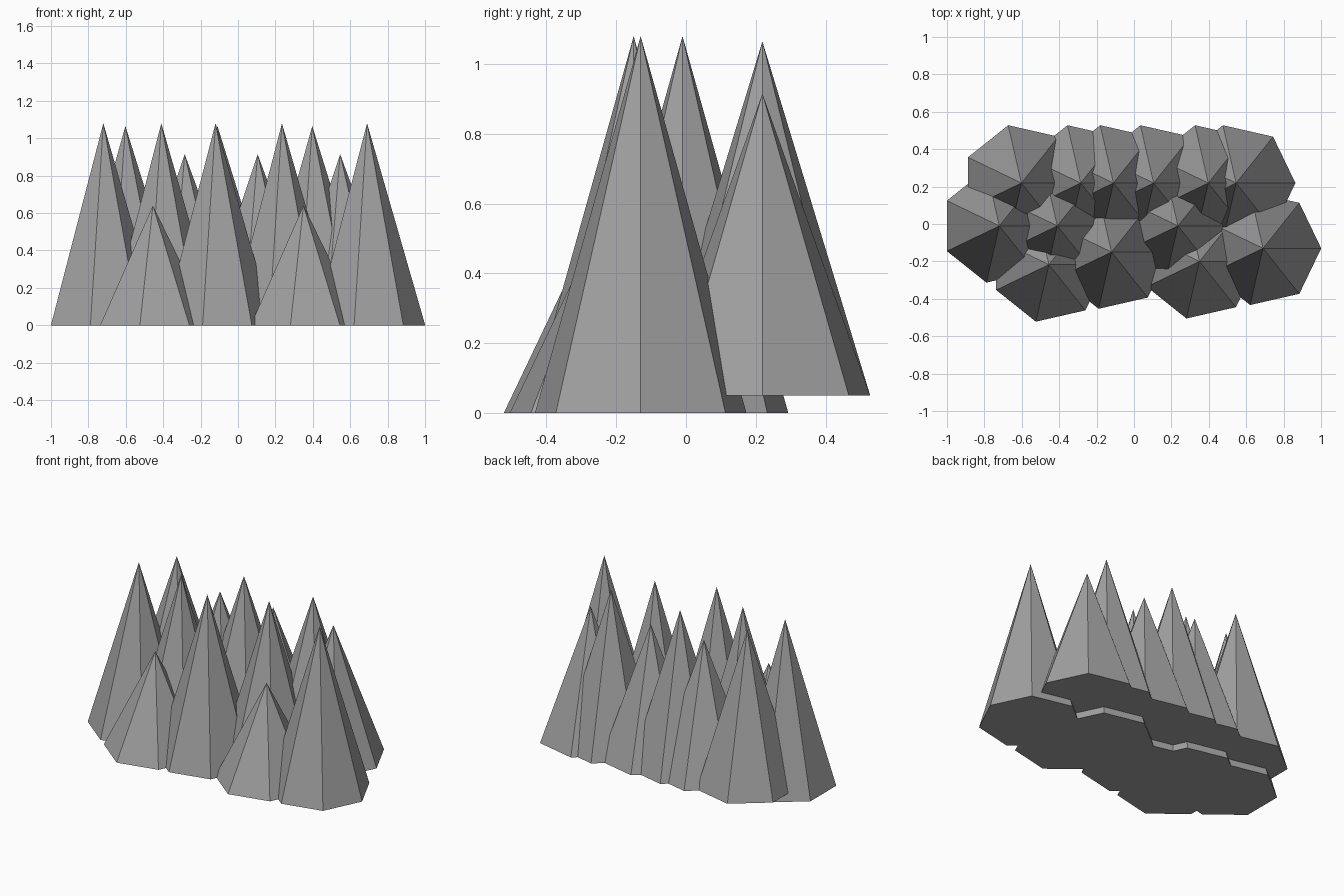
import bpy
import bmesh
from math import pi, sin, cos

cube = bpy.data.objects.get("Cube")
if cube:
    bpy.data.objects.remove(cube)

# Single stone colour
stone = bpy.data.materials.new("grey_stone")
stone.use_nodes = True
grey = (0.36, 0.36, 0.36, 1)
stone.diffuse_color = grey
stone.node_tree.nodes["Principled BSDF"].inputs["Base Color"].default_value = grey

SIDES = 7


def spike(name, x, y, base, tip, radius):
    """Closed seven-sided pyramid with one corner pointing to +x."""
    bm = bmesh.new()
    ring = [bm.verts.new((radius * cos(2 * pi * i / SIDES),
                          radius * sin(2 * pi * i / SIDES), 0))
            for i in range(SIDES)]
    apex = bm.verts.new((0, 0, tip - base))
    bm.faces.new(ring[::-1])
    for i in range(SIDES):
        bm.faces.new((ring[i], ring[(i + 1) % SIDES], apex))
    mesh = bpy.data.meshes.new(name)
    bm.to_mesh(mesh)
    bm.free()
    mesh.materials.append(stone)
    obj = bpy.data.objects.new(name, mesh)
    obj.location = (x, y, base)
    bpy.context.collection.objects.link(obj)


# Tall spikes standing on the ground
for i, (x, y) in enumerate([(-0.72, -0.01), (-0.41, -0.01), (-0.12, -0.15),
                            (0.235, -0.01), (0.69, -0.13)]):
    spike(f"tall_spike_{i + 1}", x, y, 0, 1.08, 0.311)

# Short spikes at the front
for i, (x, y) in enumerate([(-0.455, -0.217), (0.35, -0.2)]):
    spike(f"short_spike_{i + 1}", x, y, 0, 0.64, 0.313)

# Back row, slightly raised, alternating high and low
for i, x in enumerate([-0.602, -0.285, -0.11, 0.105, 0.397, 0.546]):
    spike(f"back_spike_{i + 1}", x, 0.219, 0.05, 0.915 if i % 2 else 1.065, 0.317)
